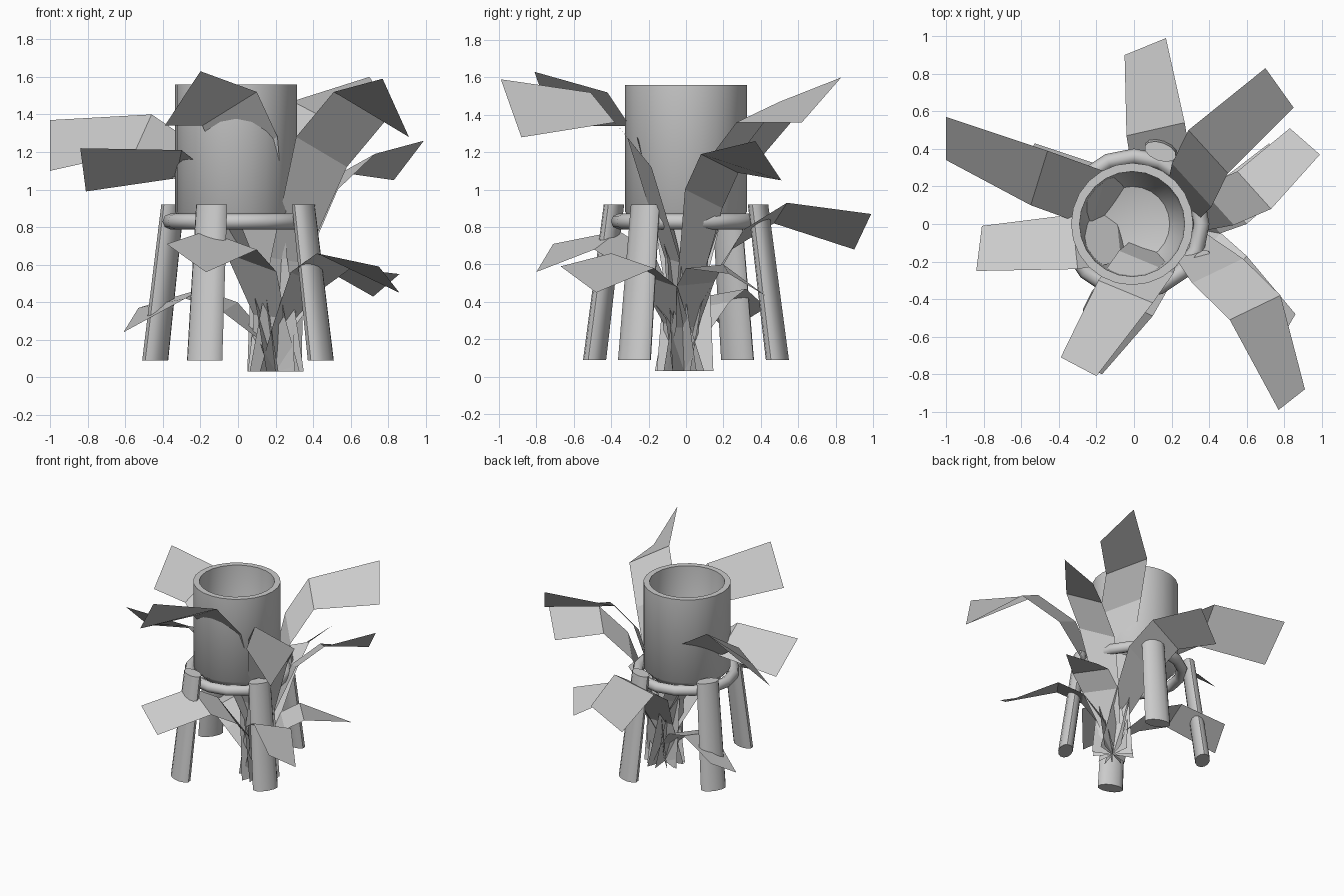
import bpy, bmesh, math
from mathutils import Vector

if "Cube" in bpy.data.objects:
    bpy.data.objects.remove(bpy.data.objects["Cube"])

grey = bpy.data.materials.new("plain_grey")
grey.use_nodes = True
grey.diffuse_color = (0.6, 0.6, 0.6, 1)
grey.node_tree.nodes["Principled BSDF"].inputs["Base Color"].default_value = grey.diffuse_color


def add_object(name, bm, smooth=False):
    mesh = bpy.data.meshes.new(name)
    bm.to_mesh(mesh)
    bm.free()
    mesh.materials.append(grey)
    obj = bpy.data.objects.new(name, mesh)
    bpy.context.collection.objects.link(obj)
    if smooth:
        bpy.ops.object.select_all(action="DESELECT")
        obj.select_set(True)
        bpy.context.view_layer.objects.active = obj
        bpy.ops.object.shade_smooth_by_angle(angle=math.radians(50))
    return obj


def lathe(name, profile, sides, centre, closed=False):
    """Spin a profile of (radius, height) points around a vertical axis."""
    bm = bmesh.new()
    verts = [bm.verts.new((r, 0, z)) for r, z in profile]
    edges = [bm.edges.new(pair) for pair in zip(verts, verts[1:])]
    if closed:
        edges.append(bm.edges.new((verts[-1], verts[0])))
    bmesh.ops.spin(bm, geom=verts + edges, axis=(0, 0, 1), cent=(0, 0, 0),
                   steps=sides, angle=math.tau)
    bmesh.ops.remove_doubles(bm, verts=bm.verts, dist=0.0005)
    bmesh.ops.recalc_face_normals(bm, faces=bm.faces)
    bmesh.ops.translate(bm, vec=centre, verts=bm.verts)
    return add_object(name, bm, smooth=True)


# Pot with a thick rim and a hollow inside
lathe("pot", [(0, 0.8), (0.27, 0.82), (0.325, 0.88), (0.325, 1.56), (0.28, 1.56),
              (0.27, 1.1), (0.2, 0.95), (0, 0.9)], 24, (-0.01, 0, 0))

# Round ring that carries the pot
ring_section = [(0.36 + 0.042 * math.cos(a), 0.83 + 0.042 * math.sin(a))
                for a in (i * math.tau / 8 for i in range(8))]
lathe("stand_ring", ring_section, 16, (0, 0, 0), closed=True)


# Splayed legs with an oval section
def leg(name, azimuth):
    out = Vector((math.cos(azimuth), math.sin(azimuth), 0))
    side = Vector((-out.y, out.x, 0))
    bm = bmesh.new()
    rings = []
    for radius, z, size in ((0.52, 0.09, 1), (0.41, 0.92, 0.88)):
        centre = out * radius + Vector((0, 0, z))
        rings.append([bm.verts.new(centre + out * 0.055 * size * math.cos(a)
                                   + side * 0.1 * size * math.sin(a))
                      for a in (i * math.tau / 12 for i in range(12))])
    for i in range(12):
        j = (i + 1) % 12
        bm.faces.new((rings[0][i], rings[0][j], rings[1][j], rings[1][i]))
    for ring in rings:
        bm.faces.new(ring)
    bmesh.ops.recalc_face_normals(bm, faces=bm.faces)
    add_object(name, bm, smooth=True)


for end, degrees in (("front", -110), ("back", 70)):
    leg(end + "_leg", math.radians(degrees))
for end, degrees in (("left", -32), ("right", 148)):
    leg(end + "_leg", math.radians(degrees))

# Bent strap leaves rising from one root; each is set by its tip and fold edges
ROOT = Vector((0.2, -0.01, 0.03))


def leaf(name, tip_a, tip_b, fold_a, fold_b):
    tip_a, tip_b, fold_a, fold_b = map(Vector, (tip_a, tip_b, fold_a, fold_b))
    mid, half = (fold_a + fold_b) / 2, (fold_a - fold_b) / 2
    rise = mid - ROOT
    flat = Vector((half.x, half.y, 0)).normalized() * half.length
    rows = []
    for along, up, width, roll in ((0, 0, 0.9, 0), (0.14, 0.42, 0.6, 0.3), (0.55, 0.83, 1, 1)):
        centre = ROOT + Vector((rise.x * along, rise.y * along, rise.z * up))
        edge = flat.lerp(half, roll) * width
        rows.append((centre + edge, centre - edge))
    rows += [(fold_a, fold_b), (tip_a, tip_b)]
    bm = bmesh.new()
    rows = [[bm.verts.new(p) for p in row] for row in rows]
    for low, high in zip(rows, rows[1:]):
        bm.faces.new((low[0], low[1], high[1], high[0]))
    bmesh.ops.recalc_face_normals(bm, faces=bm.faces)
    add_object(name, bm)


# Tall leaves
leaf("front_left_tall_leaf", (0.77, -0.99, 1.59), (0.91, -0.88, 1.28),
     (0.51, -0.51, 1.52), (0.78, -0.38, 1.36))
leaf("front_tall_leaf", (-0.2, -0.81, 1.63), (-0.39, -0.71, 1.34),
     (0.1, -0.42, 1.52), (-0.19, -0.3, 1.34))
leaf("back_left_tall_leaf", (0.7, 0.83, 1.6), (0.85, 0.62, 1.36),
     (0.29, 0.5, 1.47), (0.5, 0.27, 1.36))
leaf("back_right_tall_leaf", (-1, 0.57, 1.37), (-1, 0.34, 1.1),
     (-0.46, 0.39, 1.4), (-0.55, 0.1, 1.2))

# Middle leaves
leaf("left_middle_leaf", (0.99, 0.37, 1.26), (0.83, 0.51, 1.05),
     (0.73, 0.08, 1.19), (0.55, 0.28, 1.09))
leaf("right_middle_leaf", (-0.84, -0.25, 1.22), (-0.81, -0.01, 0.99),
     (-0.3, -0.24, 1.21), (-0.33, 0.05, 1.06))
leaf("back_middle_leaf", (0.17, 0.99, 0.87), (-0.05, 0.9, 0.68),
     (0.27, 0.54, 0.93), (-0.04, 0.47, 0.82))

# Low leaves
leaf("front_low_leaf", (-0.17, -0.8, 0.56), (-0.38, -0.71, 0.71),
     (0.1, -0.49, 0.68), (-0.17, -0.36, 0.78))
leaf("front_left_low_leaf", (0.75, -0.67, 0.59), (0.86, -0.48, 0.45),
     (0.42, -0.4, 0.66), (0.6, -0.17, 0.58))
leaf("back_left_low_leaf", (0.72, 0.43, 0.43), (0.86, 0.23, 0.55),
     (0.42, 0.2, 0.6), (0.6, 0, 0.58))
leaf("back_right_low_leaf", (-0.61, 0.22, 0.24), (-0.53, 0.43, 0.37),
     (-0.28, 0.05, 0.42), (-0.2, 0.32, 0.47))
